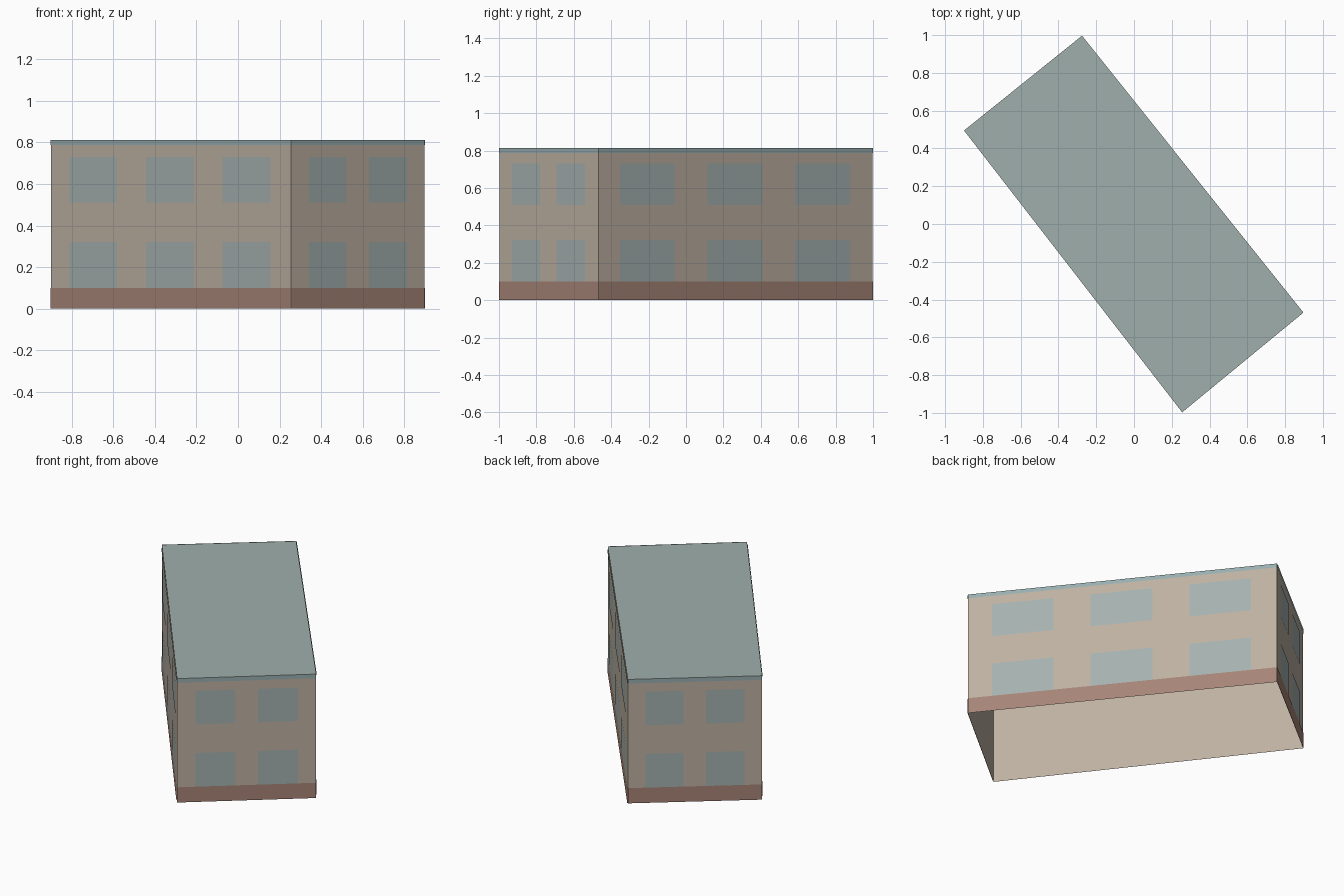
import bpy
from mathutils import Vector

cube = bpy.data.objects.get("Cube")
if cube:
    bpy.data.objects.remove(cube, do_unlink=True)


def material(name, rgb):
    # sRGB bytes to linear
    lin = [((c / 255 + 0.055) / 1.055) ** 2.4 for c in rgb] + [1.0]
    m = bpy.data.materials.new(name)
    m.use_nodes = True
    m.diffuse_color = lin
    m.node_tree.nodes["Principled BSDF"].inputs["Base Color"].default_value = lin
    return m


plaster = material("beige plaster", (190, 177, 162))
brick = material("brown red plinth", (166, 132, 119))
glass = material("grey green glass", (165, 178, 176))
roofing = material("grey green roofing", (160, 175, 171))
trim = material("blue grey trim", (153, 174, 176))

# Footprint corners, counter-clockwise from the back left of the front wall
corners = [Vector(c) for c in ((-0.9, 0.495, 0), (0.255, -0.997, 0),
                               (0.897, -0.469, 0), (-0.275, 0.997, 0))]
HEIGHT = 0.813
GAP = 0.003
UP = Vector((0, 0, 1))


def add_mesh(name, verts, faces, mat):
    mesh = bpy.data.meshes.new(name)
    mesh.from_pydata(verts, [], faces)
    mesh.materials.append(mat)
    ob = bpy.data.objects.new(name, mesh)
    bpy.context.collection.objects.link(ob)
    return ob


def add_panels(name, wall, spans, levels, mat):
    """Flat plates just outside one wall; spans run along it in fractions."""
    a, b = corners[wall], corners[(wall + 1) % 4]
    out = (b - a).normalized().cross(UP) * GAP
    verts, faces = [], []
    for s0, s1 in spans:
        for z0, z1 in levels:
            n = len(verts)
            for s, z in ((s0, z0), (s1, z0), (s1, z1), (s0, z1)):
                verts.append(a.lerp(b, s) + out + UP * z)
            faces.append((n, n + 1, n + 2, n + 3))
    add_mesh(name, verts, faces, mat)


# Wall shell, open underneath
ring = corners + [c + UP * HEIGHT for c in corners]
add_mesh("walls", ring, [(i, (i + 1) % 4, (i + 1) % 4 + 4, i + 4) for i in range(4)], plaster)

# Flat roof
add_mesh("roof", ring[4:], [(0, 1, 2, 3)], roofing)

# Plinth, eaves trim and two storeys of windows on each wall
long_spans = ((0.078, 0.277), (0.397, 0.598), (0.717, 0.917))
short_spans = ((0.132, 0.415), (0.582, 0.868))
storeys = ((0.1, 0.322), (0.51, 0.73))
for i, side in enumerate(("front", "right_end", "back", "left_end")):
    add_panels(side + "_plinth", i, ((0, 1),), ((0, 0.1),), brick)
    add_panels(side + "_trim", i, ((0, 1),), ((0.787, HEIGHT),), trim)
    add_panels(side + "_windows", i, short_spans if i % 2 else long_spans, storeys, glass)
